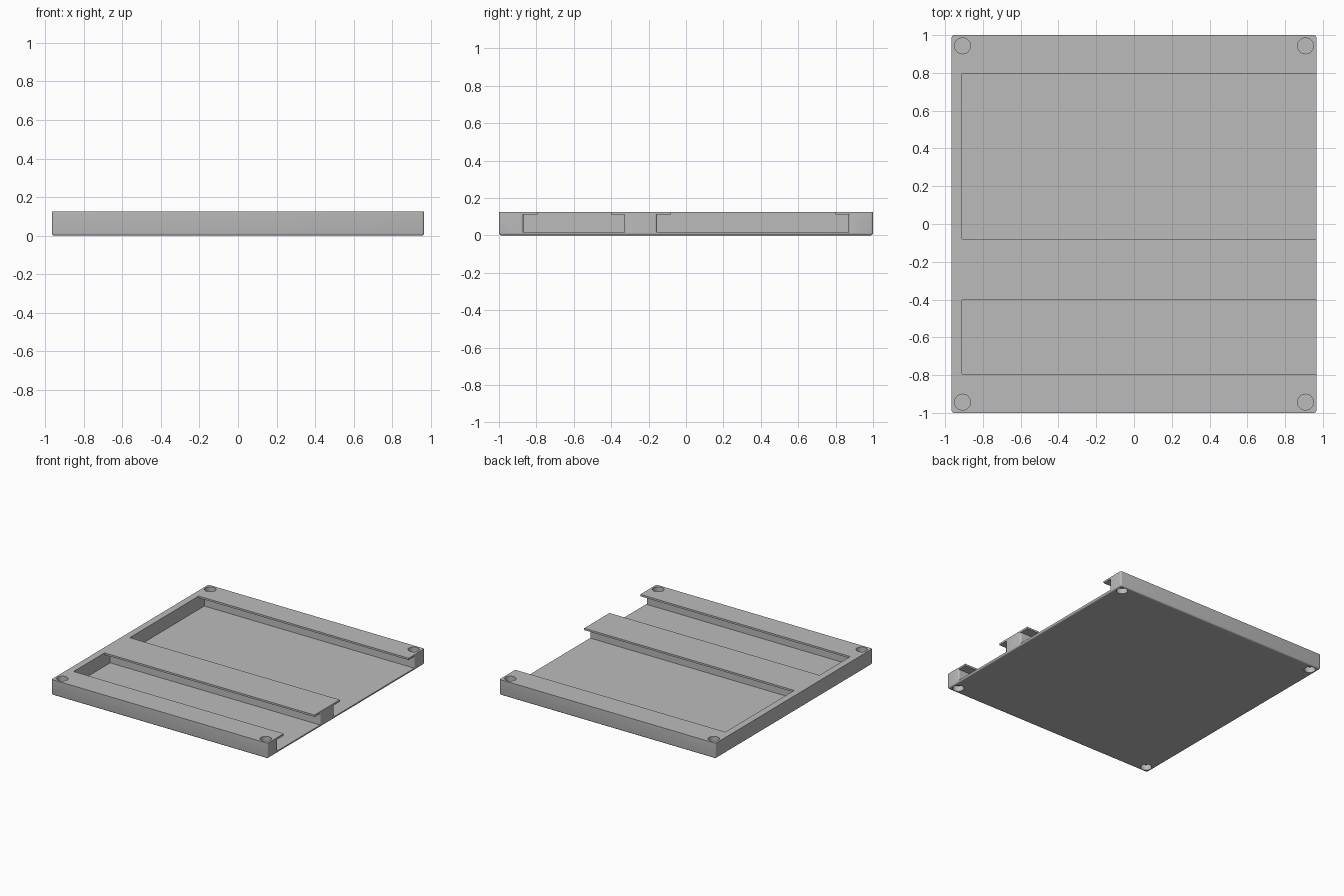
import bpy, bmesh
from math import cos, sin, pi

if "Cube" in bpy.data.objects:
    bpy.data.objects.remove(bpy.data.objects["Cube"], do_unlink=True)

HX, HY, TOP = 0.965, 1.0, 0.125      # half width, half depth, height
FLOOR, LIP = 0.017, 0.11             # slot floor and underside of the lips
SLOT_END, ROUND = -0.91, 0.012

grey = bpy.data.materials.new("plain_grey")
grey.use_nodes = True
grey.diffuse_color = (0.5, 0.5, 0.5, 1)
grey.node_tree.nodes["Principled BSDF"].inputs["Base Color"].default_value = (0.5, 0.5, 0.5, 1)


def prism(name, outline, z0, z1):
    """Upright solid from a plan outline."""
    bm = bmesh.new()
    face = bm.faces.new([bm.verts.new((x, y, z0)) for x, y in outline])
    lift = bmesh.ops.extrude_face_region(bm, geom=[face])["geom"]
    bmesh.ops.translate(bm, vec=(0, 0, z1 - z0),
                        verts=[v for v in lift if isinstance(v, bmesh.types.BMVert)])
    bmesh.ops.recalc_face_normals(bm, faces=bm.faces[:])
    mesh = bpy.data.meshes.new(name)
    bm.to_mesh(mesh)
    bm.free()
    mesh.materials.append(grey)
    ob = bpy.data.objects.new(name, mesh)
    bpy.context.collection.objects.link(ob)
    return ob


def rect(x0, x1, y0, y1):
    return [(x0, y0), (x1, y0), (x1, y1), (x0, y1)]


def slot_outline(y0, y1):
    """Slot plan whose open mouth is rounded outward."""
    arc = [(HX - ROUND + ROUND * sin(a), ROUND * (1 - cos(a)))
           for a in (i * pi / 8 for i in range(5))]
    low = [(x, y0 - d) for x, d in arc] + [(HX + 0.1, y0 - ROUND)]
    high = [(x, y1 + d) for x, d in arc] + [(HX + 0.1, y1 + ROUND)]
    return [(SLOT_END, y0)] + low + high[::-1] + [(SLOT_END, y1)]


# Tray body, rounded everywhere except around the top
tray = prism("tray", rect(-HX, HX, -HY, HY), 0, TOP)
bm = bmesh.new()
bm.from_mesh(tray.data)
edges = [e for e in bm.edges if min(v.co.z for v in e.verts) < TOP / 2]
bmesh.ops.bevel(bm, geom=edges, offset=ROUND, segments=4, profile=0.5, affect='EDGES')
bm.to_mesh(tray.data)
bm.free()

# Undercut slots open at one side, with narrower openings above
cutters = []
for name, y0, y1 in (("narrow_slot", -0.87, -0.33), ("wide_slot", -0.155, 0.87)):
    cutters.append(prism(name, slot_outline(y0, y1), FLOOR, LIP))
    cutters.append(prism(name + "_opening",
                         rect(SLOT_END, HX + 0.1, y0 + 0.075, y1 - 0.072), LIP - 0.02, TOP + 0.1))

# Blind round holes at the corners, above and below
for sx in (-1, 1):
    for sy in (-1, 1):
        ring = [(sx * 0.908 + 0.042 * cos(i * pi / 16), sy * 0.943 + 0.042 * sin(i * pi / 16))
                for i in range(32)]
        cutters.append(prism("top_hole", ring, TOP - 0.045, TOP + 0.1))
        cutters.append(prism("bottom_hole", ring, -0.1, 0.045))

bpy.context.view_layer.objects.active = tray
tray.select_set(True)
for c in cutters:
    mod = tray.modifiers.new("cut", 'BOOLEAN')
    mod.operation, mod.solver, mod.object = 'DIFFERENCE', 'EXACT', c
    bpy.ops.object.modifier_apply(modifier=mod.name)
    bpy.data.objects.remove(c, do_unlink=True)

bpy.ops.object.shade_smooth_by_angle(angle=pi / 6)
